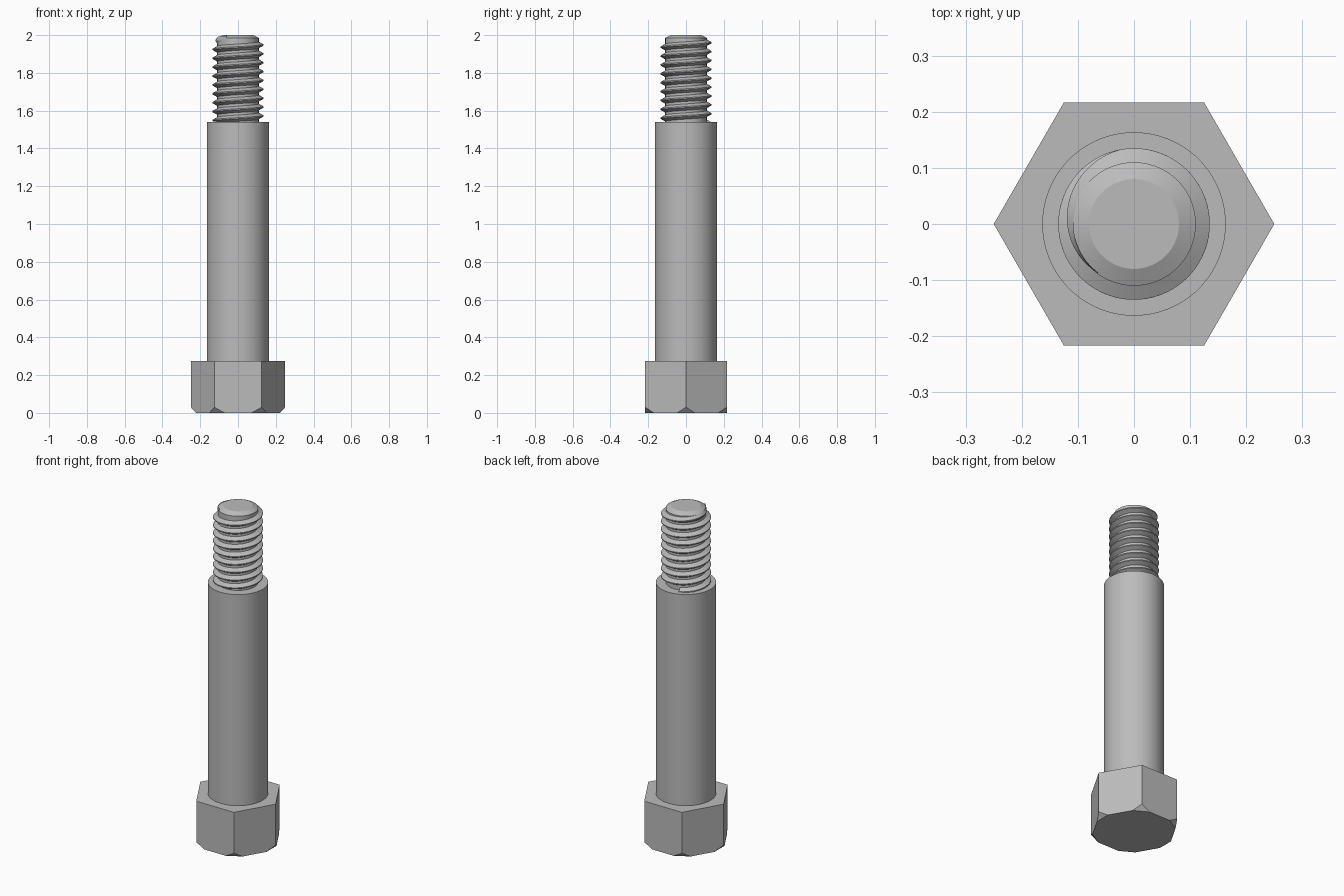
import bpy, bmesh, math
from mathutils import Vector, Matrix

if "Cube" in bpy.data.objects:
    bpy.data.objects.remove(bpy.data.objects["Cube"], do_unlink=True)

steel = bpy.data.materials.new("steel_grey")
steel.use_nodes = True
grey = (0.5, 0.5, 0.5, 1)
steel.diffuse_color = grey
steel.node_tree.nodes["Principled BSDF"].inputs["Base Color"].default_value = grey

HEAD_R, HEAD_TOP = 0.25, 0.275
SHANK_R, SHANK_TOP = 0.1635, 1.54
ROOT_R, CREST_R, PITCH = 0.11, 0.135, 0.047
SEGMENTS = 96


def finish(bm, name, smooth=True):
    bmesh.ops.recalc_face_normals(bm, faces=bm.faces)
    mesh = bpy.data.meshes.new(name)
    bm.to_mesh(mesh)
    bm.free()
    mesh.materials.append(steel)
    obj = bpy.data.objects.new(name, mesh)
    bpy.context.collection.objects.link(obj)
    if smooth:
        bpy.ops.object.select_all(action='DESELECT')
        obj.select_set(True)
        bpy.context.view_layer.objects.active = obj
        bpy.ops.object.shade_smooth_by_angle(angle=math.radians(20))
    return obj


def lathe(name, profile):
    bm = bmesh.new()
    verts = [bm.verts.new((r, 0, z)) for r, z in profile]
    edges = [bm.edges.new(pair) for pair in zip(verts, verts[1:])]
    bmesh.ops.spin(bm, geom=verts + edges, cent=(0, 0, 0), axis=(0, 0, 1),
                   angle=math.tau, steps=SEGMENTS, use_duplicate=False)
    bmesh.ops.remove_doubles(bm, verts=bm.verts, dist=1e-5)
    return finish(bm, name)


# Hexagonal head with a flat cut at each lower corner
bm = bmesh.new()
bmesh.ops.create_cone(bm, cap_ends=True, segments=6, radius1=HEAD_R, radius2=HEAD_R,
                      depth=HEAD_TOP, matrix=Matrix.Translation((0, 0, HEAD_TOP / 2))
                      @ Matrix.Rotation(math.pi / 6, 4, 'Z'))
cut_in, cut_up = 0.027, 0.03
for i in range(6):
    a = i * math.pi / 3
    out = Vector((math.cos(a), math.sin(a), 0))
    cut = bmesh.ops.bisect_plane(bm, geom=bm.verts[:] + bm.edges[:] + bm.faces[:],
                                 plane_co=out * HEAD_R + Vector((0, 0, cut_up)),
                                 plane_no=out * cut_up - Vector((0, 0, cut_in)),
                                 clear_outer=True)
    rim = [e for e in bm.edges if e.is_boundary]
    bmesh.ops.holes_fill(bm, edges=rim, sides=0)
finish(bm, "hex_head", smooth=False)

# Smooth shank with its shoulder
lathe("shank", [(SHANK_R, HEAD_TOP), (SHANK_R, SHANK_TOP), (ROOT_R, SHANK_TOP)])

# Core of the threaded end, chamfered at the tip
lathe("thread_core", [(ROOT_R, SHANK_TOP), (ROOT_R, 1.985), (0.08, 2), (0, 2)])

# Right-handed helical thread, running out into the core at the top
bm = bmesh.new()
z_ref = 1.948                       # crest height at angle zero, last turn
start, fade, end = -math.tau * 8.7, math.radians(100), math.radians(235)
steps = int((end - start) / math.tau * SEGMENTS)
previous = None
for i in range(steps + 1):
    a = start + (end - start) * i / steps
    z = z_ref + PITCH * a / math.tau
    run = max(0, (a - fade) / (end - fade))
    crest = CREST_R + (ROOT_R - 0.002 - CREST_R) * run
    section = [(ROOT_R - 0.002, -0.018), (crest, -0.003), (crest, 0.003), (ROOT_R - 0.002, 0.018)]
    # Keep the lowest turn above the shoulder
    ring = [bm.verts.new((r * math.cos(a), r * math.sin(a), max(z + dz, SHANK_TOP)))
            for r, dz in section]
    if previous:
        for k in range(3):
            bm.faces.new((previous[k], ring[k], ring[k + 1], previous[k + 1]))
    else:
        bm.faces.new(ring)
    previous = ring
finish(bm, "thread")
